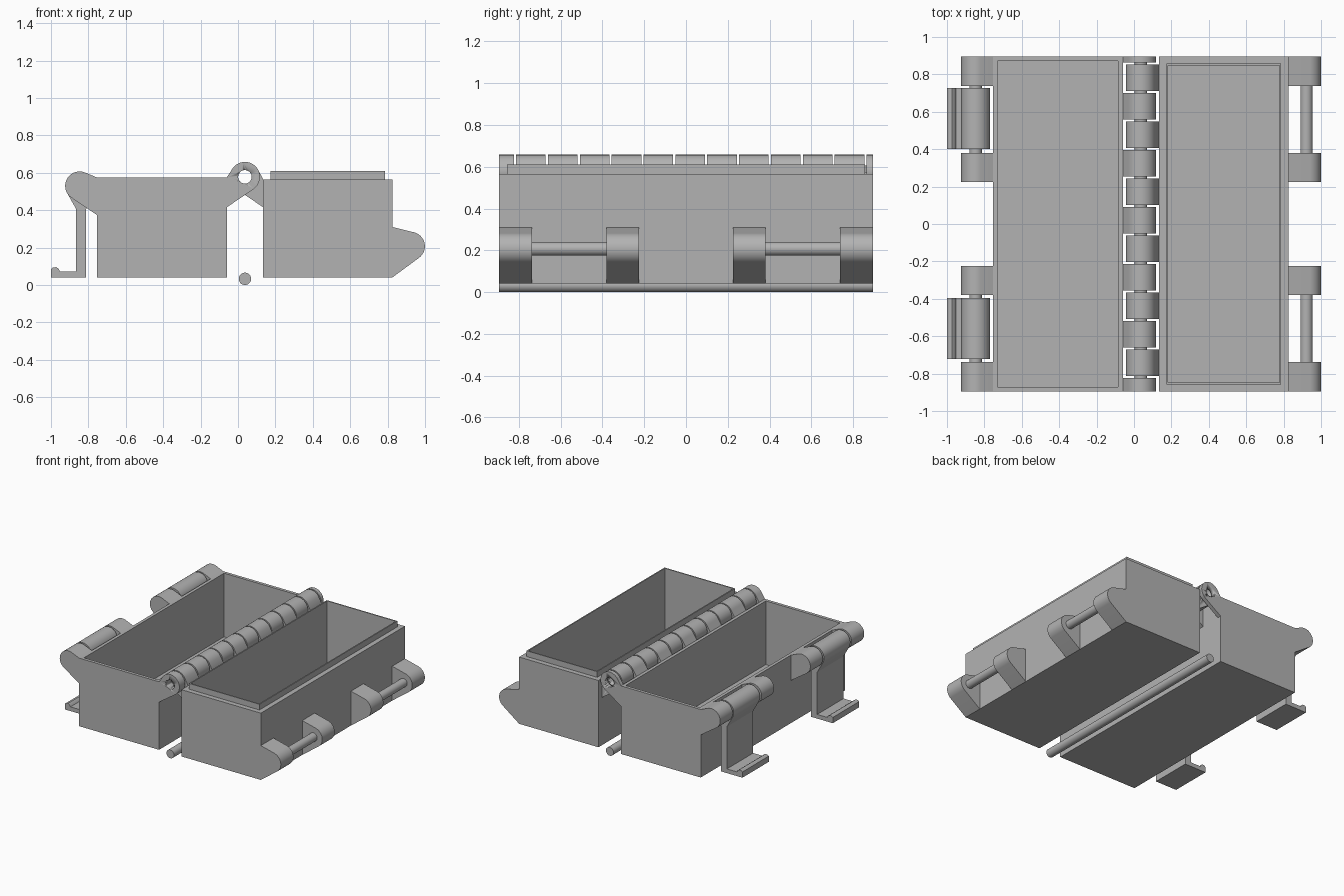
import bpy
import bmesh
import math
from mathutils import Vector

cube = bpy.data.objects.get("Cube")
if cube:
    bpy.data.objects.remove(cube, do_unlink=True)

grey = bpy.data.materials.new("plain grey")
grey.use_nodes = True
grey.diffuse_color = (0.45, 0.45, 0.45, 1)
grey.node_tree.nodes["Principled BSDF"].inputs["Base Color"].default_value = (0.45, 0.45, 0.45, 1)

HALF = 0.895                       # half the length along y
HINGE, HINGE_R = (0.037, 0.578), 0.08
LATCH, LATCH_R = (-0.847, 0.53), 0.077
CATCH, CATCH_R = (0.922, 0.207), 0.077
PIN_R = 0.033


def finish(name, bm, smooth=True):
    bmesh.ops.recalc_face_normals(bm, faces=bm.faces)
    mesh = bpy.data.meshes.new(name)
    bm.to_mesh(mesh)
    bm.free()
    obj = bpy.data.objects.new(name, mesh)
    bpy.context.collection.objects.link(obj)
    mesh.materials.append(grey)
    if smooth:
        bpy.ops.object.select_all(action='DESELECT')
        obj.select_set(True)
        bpy.context.view_layer.objects.active = obj
        bpy.ops.object.shade_smooth_by_angle(angle=math.radians(30))
    return obj


def circle(centre, radius, n=48):
    return [(centre[0] + radius * math.cos(2 * math.pi * i / n),
             centre[1] + radius * math.sin(2 * math.pi * i / n)) for i in range(n)]


def hull(points):
    """Convex outline of (x, z) points, used for a round end blended to a wall."""
    def half(seq):
        out = []
        for p in seq:
            while len(out) > 1 and ((out[-1][0] - out[-2][0]) * (p[1] - out[-2][1])
                                    - (out[-1][1] - out[-2][1]) * (p[0] - out[-2][0])) <= 1e-9:
                out.pop()
            out.append(p)
        return out[:-1]
    points = sorted(set(points))
    return half(points) + half(points[::-1])


def prism(bm, outline, y0, y1):
    """Extrude an (x, z) outline from y0 to y1."""
    face = bm.faces.new([bm.verts.new((x, y0, z)) for x, z in outline])
    ext = bmesh.ops.extrude_face_region(bm, geom=[face], use_keep_orig=True)
    verts = [g for g in ext["geom"] if isinstance(g, bmesh.types.BMVert)]
    bmesh.ops.translate(bm, verts=verts, vec=(0, y1 - y0, 0))


def prisms(name, outline, spans):
    bm = bmesh.new()
    for y0, y1 in spans:
        prism(bm, outline, y0, y1)
    return finish(name, bm)


def raise_face(bm, face, dz):
    new = bmesh.ops.extrude_discrete_faces(bm, faces=[face])["faces"][0]
    bmesh.ops.translate(bm, verts=new.verts, vec=(0, 0, dz))
    return new


def open_box(name, x0, x1, z0, z1, wall, lip=None):
    """Box with a cavity, optionally with a raised lip (inset, height)."""
    bm = bmesh.new()
    bmesh.ops.create_cube(bm, size=1)
    bmesh.ops.scale(bm, verts=bm.verts, vec=(x1 - x0, 2 * HALF, z1 - z0))
    bmesh.ops.translate(bm, verts=bm.verts, vec=((x0 + x1) / 2, 0, (z0 + z1) / 2))
    bm.normal_update()
    top = max(bm.faces, key=lambda f: f.calc_center_median().z)
    depth = z1 - z0 - 0.035
    if lip:
        bmesh.ops.inset_region(bm, faces=[top], thickness=lip[0])
        top = raise_face(bm, top, lip[1])
        depth += lip[1]
    bm.normal_update()
    bmesh.ops.inset_region(bm, faces=[top], thickness=wall)
    raise_face(bm, top, -depth)
    return finish(name, bm, smooth=False)


# Two open halves of the case
open_box("left_tray", -0.755, -0.06, 0.04, 0.575, 0.035)
open_box("right_tray", 0.135, 0.825, 0.04, 0.565, 0.013, lip=(0.054, 0.045))

# Hinge knuckles, alternating between the two trays
pitch, length, first = 0.1525, 0.142, -0.966
spans = [(max(first + i * pitch, -HALF), min(first + i * pitch + length, HALF)) for i in range(13)]
hole = prisms("hinge_hole_cutter", circle(HINGE, 0.036), [(-1, 1)])
hole.hide_render = True
hole.hide_viewport = True
for name, wall_x, top, own in (("left_knuckles", -0.06, 0.575, spans[0::2]),
                               ("right_knuckles", 0.135, 0.565, spans[1::2])):
    outline = hull(circle(HINGE, HINGE_R) + [(wall_x, top), (wall_x, 0.415)])
    knuckles = prisms(name, outline, own)
    cut = knuckles.modifiers.new("hole", 'BOOLEAN')
    cut.object = hole
    cut.operation = 'DIFFERENCE'
    cut.solver = 'EXACT'

# Loose hinge pin lying below the knuckles
prisms("hinge_pin", circle((HINGE[0], PIN_R), PIN_R), [(-HALF, HALF)])

# Lugs on the outer walls, in mirrored pairs
lug_spans = [(-HALF, -0.738), (-0.38, -0.225), (0.225, 0.38), (0.738, HALF)]
pin_spans = [(-0.75, -0.37), (0.37, 0.75)]
prisms("latch_lugs", hull(circle(LATCH, LATCH_R) + [(-0.755, 0.575), (-0.755, 0.375)]), lug_spans)
prisms("catch_lugs", hull(circle(CATCH, CATCH_R) + [(0.825, 0.31), (0.825, 0.04)]), lug_spans)
prisms("latch_pins", circle(LATCH, PIN_R), pin_spans)
prisms("catch_pins", circle(CATCH, PIN_R), pin_spans)

# Swinging latches: barrel, flat arm and hooked foot
latch_spans = [(-0.722, -0.395), (0.4, 0.727)]
prisms("latch_barrels", hull(circle(LATCH, LATCH_R) + [(-0.865, 0.405), (-0.812, 0.405)]), latch_spans)
hook = [(-0.812, 0.405), (-0.865, 0.405), (-0.865, 0.073), (-0.952, 0.073), (-0.96, 0.087),
        (-0.972, 0.095), (-0.988, 0.094), (-1.0, 0.085), (-1.0, 0.04), (-0.812, 0.04)]
prisms("latch_hooks", hook, latch_spans)
